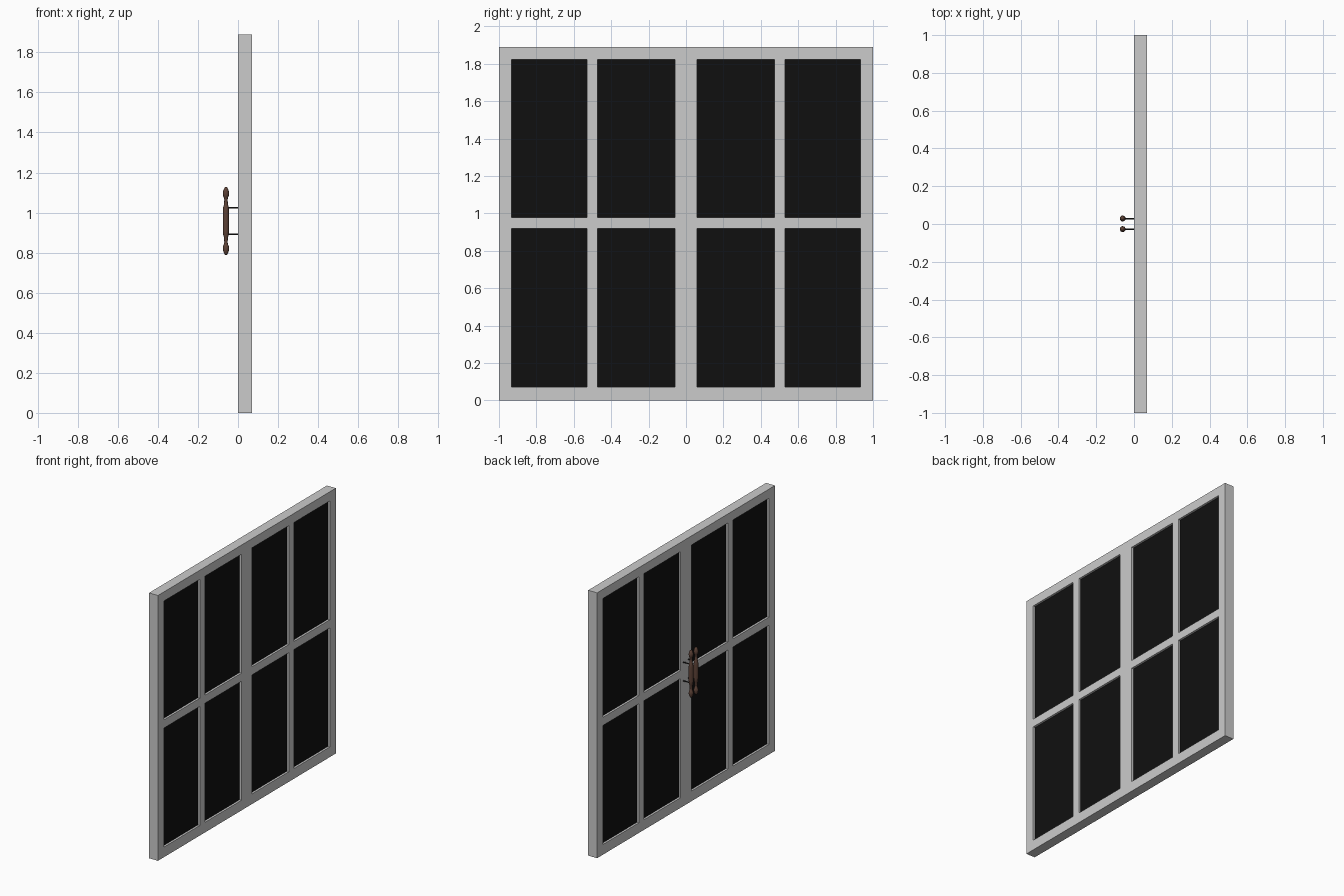
import bpy, bmesh, math
from mathutils import Matrix, Vector

if "Cube" in bpy.data.objects:
    bpy.data.objects.remove(bpy.data.objects["Cube"])

DEPTH, HEIGHT = 0.07, 1.888
YS = [-1, -0.932, -0.53, -0.472, -0.06, 0.06, 0.472, 0.53, 0.932, 1]
ZS = [0, 0.072, 0.919, 0.977, 1.823, HEIGHT]
RECESS = 0.015


def material(name, color):
    m = bpy.data.materials.new(name)
    m.diffuse_color = (*color, 1)
    m.use_nodes = True
    m.node_tree.nodes["Principled BSDF"].inputs["Base Color"].default_value = m.diffuse_color
    return m


def add_object(name, bm, mat=None):
    me = bpy.data.meshes.new(name)
    bmesh.ops.recalc_face_normals(bm, faces=bm.faces)
    bm.to_mesh(me)
    bm.free()
    ob = bpy.data.objects.new(name, me)
    bpy.context.collection.objects.link(ob)
    if mat:
        me.materials.append(mat)
    return ob


def box(name, lo, hi, mat):
    lo, hi = Vector(lo), Vector(hi)
    bm = bmesh.new()
    bmesh.ops.create_cube(bm, size=1, matrix=Matrix.Translation((lo + hi) / 2)
                          @ Matrix.Diagonal((*(hi - lo), 1)))
    return add_object(name, bm, mat)


def smooth(ob):
    bpy.ops.object.select_all(action='DESELECT')
    ob.select_set(True)
    bpy.context.view_layer.objects.active = ob
    bpy.ops.object.shade_smooth_by_angle(angle=math.radians(40))


glass = material("dark_glass", (0.005, 0.005, 0.005))
wood = material("handle_brown", (0.11, 0.055, 0.038))
metal = material("post_dark", (0.02, 0.02, 0.02))

# Frame: a grid of bars with the pane openings left out, extruded to depth
bm = bmesh.new()
grid = [[bm.verts.new((0, y, z)) for z in ZS] for y in YS]
for i in range(len(YS) - 1):
    for j in range(len(ZS) - 1):
        if i % 2 and j % 2:
            # Recessed pane in each opening
            box("pane", (RECESS, YS[i], ZS[j]),
                (DEPTH - RECESS, YS[i + 1], ZS[j + 1]), glass)
        else:
            bm.faces.new((grid[i][j], grid[i + 1][j], grid[i + 1][j + 1], grid[i][j + 1]))
ext = bmesh.ops.extrude_face_region(bm, geom=bm.faces[:], use_keep_orig=True)
bmesh.ops.translate(bm, vec=(DEPTH, 0, 0),
                    verts=[v for v in ext["geom"] if isinstance(v, bmesh.types.BMVert)])
add_object("window_frame", bm)

# Turned handles: (radius, height from middle), mirrored top to bottom
HALF = [(0.0155, 0), (0.0150, 0.05), (0.0135, 0.073), (0.0095, 0.082), (0.0085, 0.105),
        (0.0095, 0.116), (0.0135, 0.122), (0.0155, 0.138), (0.0135, 0.152),
        (0.0090, 0.162), (0.0055, 0.168), (0, 0.170)]
PROFILE = [(r, -z) for r, z in reversed(HALF[1:])] + HALF
HX, HZ = -0.06, 0.958

for y in (-0.027, 0.029):
    bm = bmesh.new()
    vs = [bm.verts.new((HX + r, y, HZ + z)) for r, z in PROFILE]
    es = [bm.edges.new(p) for p in zip(vs, vs[1:])]
    bmesh.ops.spin(bm, geom=vs + es, cent=(HX, y, HZ), axis=(0, 0, 1),
                   angle=math.tau, steps=20)
    bmesh.ops.remove_doubles(bm, verts=bm.verts, dist=0.0001)
    smooth(add_object("handle_grip", bm, wood))

    # Thin posts fixing the handle to the frame
    for dz in (-0.066, 0.066):
        bm = bmesh.new()
        bmesh.ops.create_cone(bm, cap_ends=True, segments=12, radius1=0.004, radius2=0.004,
                              depth=-HX, matrix=Matrix.Translation((HX / 2, y, HZ + dz))
                              @ Matrix.Rotation(math.pi / 2, 4, 'Y'))
        smooth(add_object("handle_post", bm, metal))
